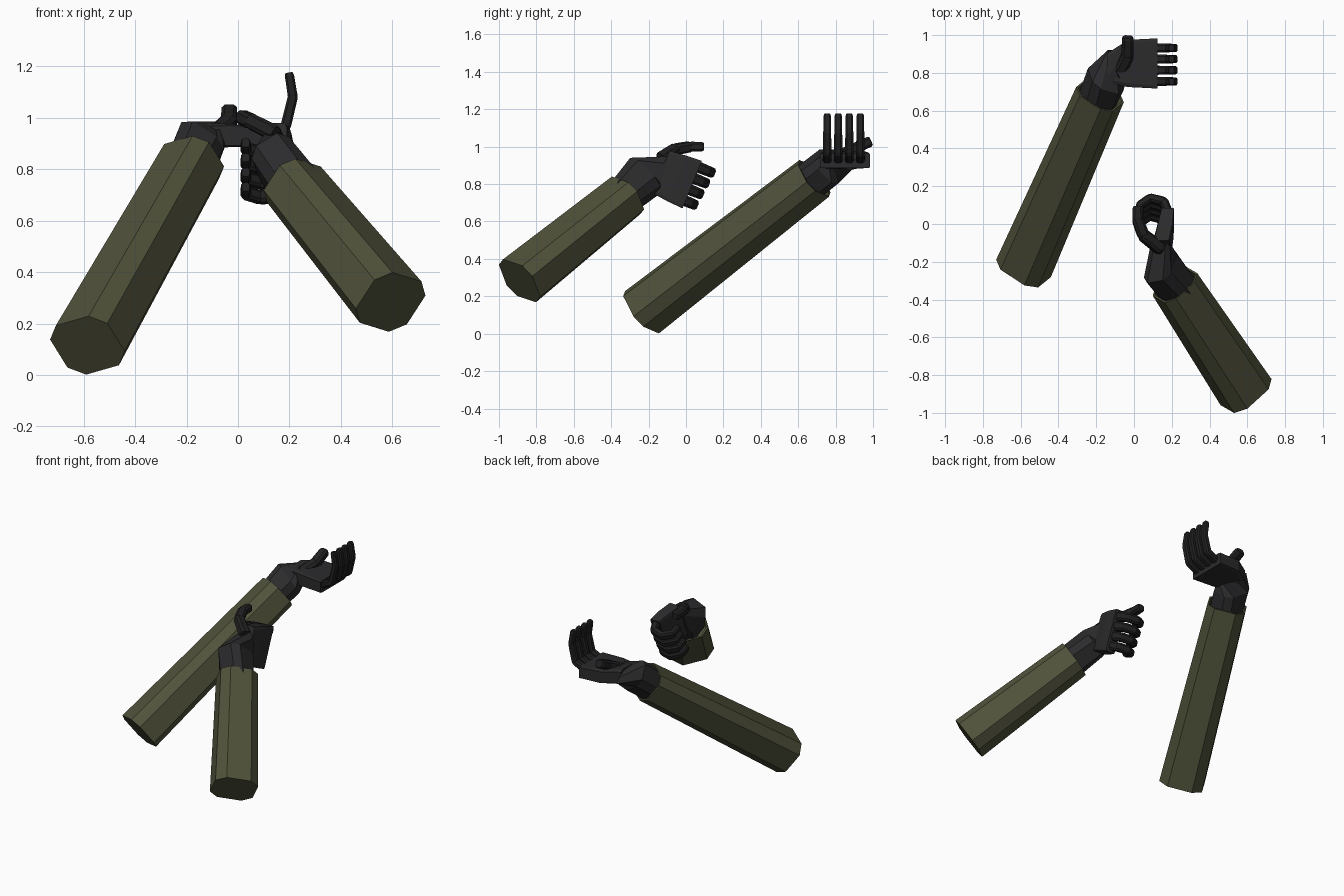
import bpy
import bmesh
from mathutils import Vector as V

if "Cube" in bpy.data.objects:
    bpy.data.objects.remove(bpy.data.objects["Cube"], do_unlink=True)


def material(name, rgb):
    m = bpy.data.materials.new(name)
    m.use_nodes = True
    color = (*rgb, 1)
    m.diffuse_color = color
    bsdf = m.node_tree.nodes["Principled BSDF"]
    bsdf.inputs["Base Color"].default_value = color
    bsdf.inputs["Roughness"].default_value = 0.8
    return m


OLIVE = material("olive sleeve", (0.08, 0.084, 0.043))
GLOVE = material("charcoal glove", (0.024, 0.024, 0.026))
FINGER = material("dark finger", (0.015, 0.015, 0.016))


def ring(center, direction, side, half_side, half_other, cut=0.57):
    """Chamfered rectangle around a centre, square to a direction."""
    c, d, s = V(center), V(direction).normalized(), V(side)
    s = (s - d * s.dot(d)).normalized()
    o = d.cross(s)
    corners = [(1, cut), (cut, 1), (-cut, 1), (-1, cut),
               (-1, -cut), (-cut, -1), (cut, -1), (1, -cut)]
    return [c + s * half_side * p + o * half_other * q for p, q in corners]


def loft(name, rings, mat):
    """Flat-faced skin through a list of rings, capped at both ends."""
    bm = bmesh.new()
    loops = [[bm.verts.new(p) for p in r] for r in rings]
    for a, b in zip(loops, loops[1:]):
        for i in range(len(a)):
            j = (i + 1) % len(a)
            bm.faces.new((a[i], a[j], b[j], b[i]))
    bm.faces.new(loops[0])
    bm.faces.new(loops[-1])
    bmesh.ops.recalc_face_normals(bm, faces=bm.faces)
    mesh = bpy.data.meshes.new(name)
    bm.to_mesh(mesh)
    bm.free()
    mesh.materials.append(mat)
    ob = bpy.data.objects.new(name, mesh)
    bpy.context.collection.objects.link(ob)
    return ob


def sleeve(name, start, end, side):
    """Tapered sleeve with a recessed cuff opening."""
    s, e = V(start), V(end)
    d = (e - s).normalized()
    steps = [(s, 1), (e, 0.87), (e, 0.8), (e - d * 0.05, 0.78)]
    loft(name, [ring(p, d, side, 0.122 * k, 0.137 * k) for p, k in steps], OLIVE)
    return d


def digit(name, path, across, half_width, half_depth):
    """Finger or thumb made of one tapered block per bone."""
    pts = [V(p) for p in path]
    for n, (a, b) in enumerate(zip(pts, pts[1:])):
        d = (b - a).normalized()
        k = 1 - 0.07 * n
        last = n == len(pts) - 2
        tip = b if last else b + d * 0.01
        w, h = half_width * k, half_depth * k
        loft(f"{name}_bone_{n + 1}", [
            ring(a - d * 0.01, d, across, w * 0.85, h * 0.85),
            ring(a + d * 0.008, d, across, w, h),
            ring(tip - d * 0.012, d, across, w * 0.95, h * 0.95),
            ring(tip, d, across, w * 0.75, h * 0.75)], FINGER)


NAMES = ["index", "middle", "ring", "little"]
X, Y = V((1, 0, 0)), V((0, 1, 0))

# Right arm: long sleeve, open palm turned up
axis = sleeve("right_sleeve", (-0.585, -0.235, 0.115), (-0.18, 0.685, 0.83),
              (-0.0575, -0.047, 0.0925))
loft("right_wrist", [
    ring((-0.21, 0.62, 0.78), axis, (-0.05, 0.06, 0.08), 0.085, 0.095),
    ring((-0.15, 0.765, 0.895), axis + X * 0.25, (-0.05, 0.06, 0.08), 0.1, 0.09),
    ring((-0.09, 0.84, 0.93), axis + X, Y, 0.09, 0.05)], GLOVE)
loft("right_palm", [
    ring((-0.14, 0.825, 0.93), X, Y, 0.08, 0.05, 0.75),
    ring((-0.03, 0.85, 0.93), X, Y, 0.125, 0.045, 0.85),
    ring((0.125, 0.85, 0.925), X, Y, 0.133, 0.04, 0.9)], GLOVE)
for i, name in enumerate(NAMES):
    y = 0.932 - 0.059 * i
    digit(f"right_{name}_finger", [(0.11, y, 0.93), (0.185, y, 0.965),
          (0.213, y, 1.08), (0.198, y, 1.175)], Y, 0.024, 0.022)
digit("right_thumb", [(-0.08, 0.8, 0.94), (-0.035, 0.89, 0.985),
      (-0.033, 0.99, 1.03)], X, 0.034, 0.032)

# Left arm: short sleeve, hand on edge with curled fingers
axis = sleeve("left_sleeve", (0.593, -0.89, 0.283), (0.217, -0.32, 0.74),
              (0.062, -0.036, 0.095))
forward = V((0, 0.926, -0.377))
across = V((0, 0.38, 0.925))
knuckle = V((0, 0.033, 0.797))
loft("left_wrist", [
    ring((0.25, -0.37, 0.70), axis, (-0.06, -0.03, 0.11), 0.085, 0.095),
    ring((0.142, -0.225, 0.84), axis, (-0.06, -0.03, 0.11), 0.115, 0.085),
    ring((0.14, -0.12, 0.86), forward, across, 0.095, 0.05)], GLOVE)
loft("left_palm", [
    ring((0.145, -0.134, 0.865), forward, across, 0.122, 0.045, 0.85),
    ring((0.165, -0.05, 0.83), forward, across, 0.132, 0.042, 0.9),
    ring((0.178, 0.033, 0.797), forward, (0, 0.47, 0.88), 0.137, 0.035, 0.9)], GLOVE)
curl = [(0.178, -0.02), (0.158, 0.04), (0.085, 0.06), (0.03, 0.02), (0.03, -0.045)]
for i, name in enumerate(NAMES):
    root = knuckle + V((0, 0.47, 0.88)) * (0.1 - 0.065 * i)
    digit(f"left_{name}_finger", [root + forward * t + X * x for x, t in curl],
          across, 0.03, 0.025)
digit("left_thumb", [(0.14, -0.13, 0.94), (0.05, -0.06, 0.985),
      (0.02, 0.02, 1.0), (0.02, 0.095, 1.0)], across, 0.031, 0.033)
